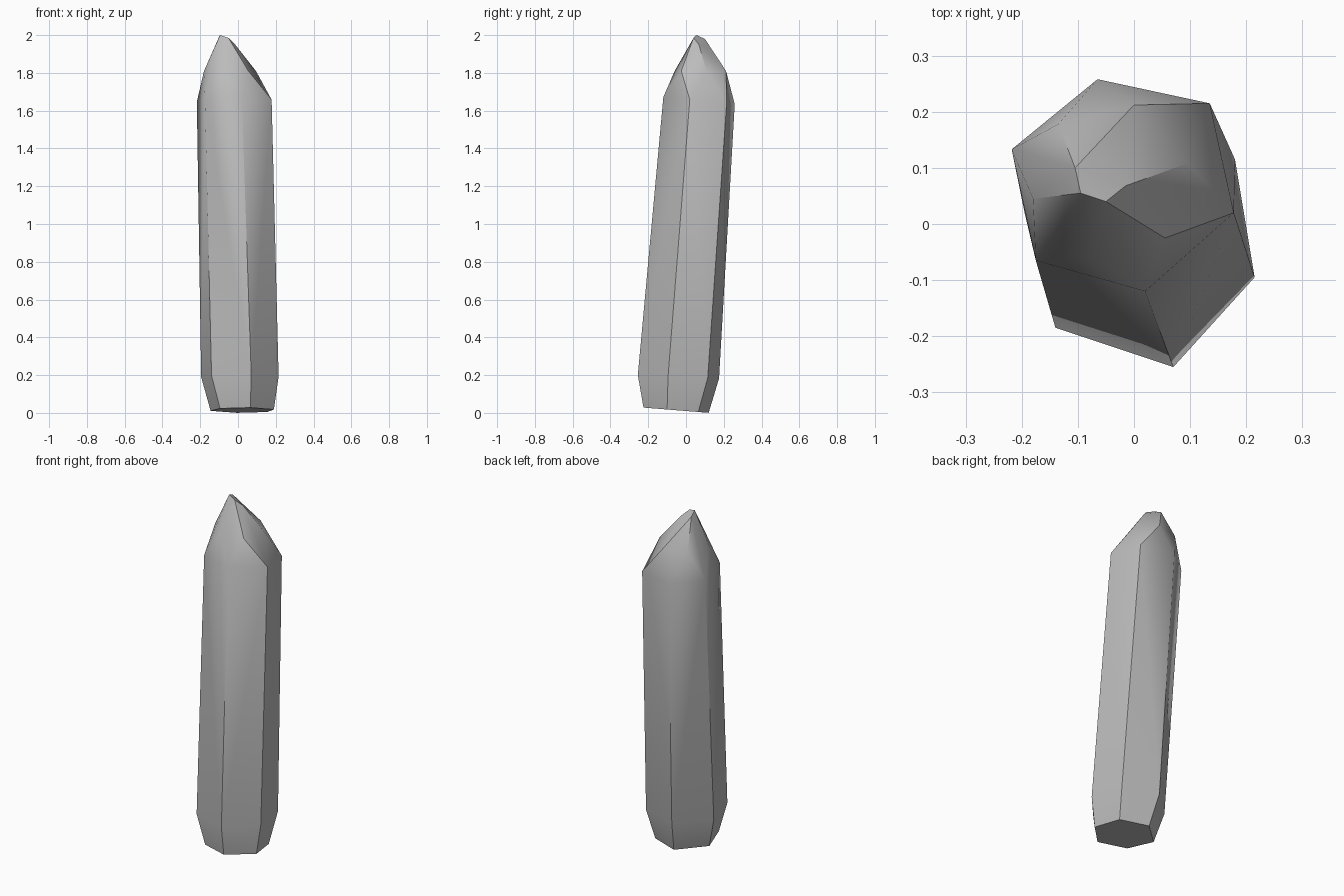
import bpy
import bmesh
from math import radians

default_cube = bpy.data.objects.get("Cube")
if default_cube:
    bpy.data.objects.remove(default_cube, do_unlink=True)


def make_material(name, grey):
    material = bpy.data.materials.new(name)
    material.use_nodes = True
    colour = (grey, grey, grey, 1)
    material.diffuse_color = colour
    shader = material.node_tree.nodes["Principled BSDF"]
    shader.inputs["Base Color"].default_value = colour
    return material


def add_ring(mesh, outline, height, tilt=0):
    """Add one cross-section whose height falls towards the back by tilt."""
    for x, y in outline:
        mesh.verts.new((x, y, height - tilt * y))


# Cross-sections of the leaning six-sided shaft, from the base up
foot = [(-.095, -.17), (.065, -.225), (.19, -.1),
        (.155, .065), (-.005, .12), (-.145, -.01)]
lower = [(-.14, -.185), (.07, -.255), (.215, -.095),
         (.18, .115), (-.03, .175), (-.195, .02)]
upper = [(-.175, -.065), (.02, -.12), (.178, .02),
         (.135, .215), (-.065, .258), (-.218, .133)]

# Facet corners of the point, and the small slanted tip
shoulder = [(-.08, -.06), (.055, -.025), (.095, .108),
            (0, .212), (-.135, .178), (-.18, .045)]
tip = [(-.095, .055, 2), (-.05, .04, 1.985), (-.015, .068, 1.95),
       (-.07, .13, 1.93), (-.105, .1, 1.98)]

bm = bmesh.new()
add_ring(bm, foot, .01, tilt=.08)
add_ring(bm, lower, .19, tilt=.04)
add_ring(bm, upper, 1.66, tilt=.1)
add_ring(bm, shoulder, 1.81)
for corner in tip:
    bm.verts.new(corner)

# Wrap the facets around all corners
bmesh.ops.convex_hull(bm, input=bm.verts[:])
loose = [v for v in bm.verts if not v.link_faces]
bmesh.ops.delete(bm, geom=loose, context='VERTS')
bmesh.ops.recalc_face_normals(bm, faces=bm.faces[:])

mesh = bpy.data.meshes.new("crystal_shard")
bm.to_mesh(mesh)
bm.free()
mesh.materials.append(make_material("stone_grey", .5))

crystal = bpy.data.objects.new("crystal_shard", mesh)
bpy.context.collection.objects.link(crystal)

# Soft bevels, crisp ridges
bpy.ops.object.select_all(action='DESELECT')
crystal.select_set(True)
bpy.context.view_layer.objects.active = crystal
bpy.ops.object.shade_smooth_by_angle(angle=radians(30))
